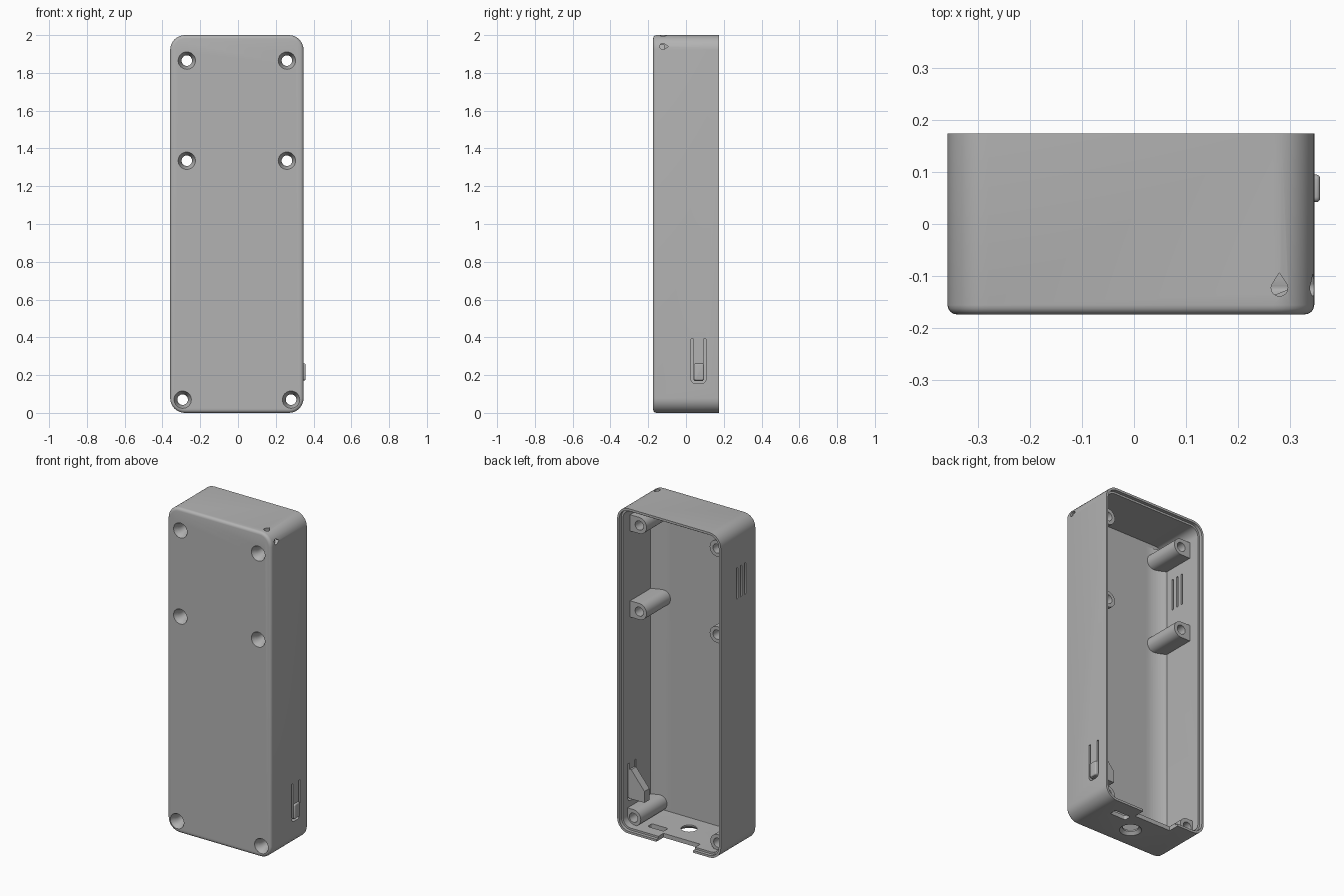
import bpy
import bmesh
import math
from mathutils import Vector

if "Cube" in bpy.data.objects:
    bpy.data.objects.remove(bpy.data.objects["Cube"])

grey = bpy.data.materials.new("case grey")
grey.use_nodes = True
COLOR = (0.45, 0.45, 0.45, 1)
grey.diffuse_color = COLOR
grey.node_tree.nodes["Principled BSDF"].inputs["Base Color"].default_value = COLOR

LEFT, RIGHT, FRONT, BACK, TOP = 0.347, -0.359, -0.174, 0.174, 2.0
WALL, FLOOR = 0.026, -0.148


def place(axis, a, b, c):
    """Map a profile point (a, b) and depth c onto the given extrusion axis."""
    return Vector({"x": (c, a, b), "y": (a, c, b), "z": (a, b, c)}[axis])


def finish(name, bm):
    bmesh.ops.recalc_face_normals(bm, faces=bm.faces)
    mesh = bpy.data.meshes.new(name)
    bm.to_mesh(mesh)
    bm.free()
    mesh.materials.append(grey)
    obj = bpy.data.objects.new(name, mesh)
    bpy.context.collection.objects.link(obj)
    return obj


def prism(name, pts, axis, lo, hi, round_lo=0.0):
    """Extrude a closed profile; round_lo rounds the rim of the low end."""
    bm = bmesh.new()
    ends = [[bm.verts.new(place(axis, a, b, c)) for a, b in pts] for c in (lo, hi)]
    low = bm.faces.new(ends[0])
    bm.faces.new(ends[1][::-1])
    n = len(pts)
    for i in range(n):
        j = (i + 1) % n
        bm.faces.new((ends[0][i], ends[0][j], ends[1][j], ends[1][i]))
    bmesh.ops.recalc_face_normals(bm, faces=bm.faces)
    if round_lo:
        bmesh.ops.bevel(bm, geom=list(low.edges), offset=round_lo, segments=4,
                        profile=0.5, affect="EDGES")
    return finish(name, bm)


def arc(a, b, r, start, end, steps=8):
    return [(a + r * math.cos(math.radians(start + (end - start) * i / steps)),
             b + r * math.sin(math.radians(start + (end - start) * i / steps)))
            for i in range(steps + 1)]


def rounded(a0, a1, b0, b1, r, steps=8):
    pts = []
    for a, b, s in ((a1 - r, b0 + r, -90), (a1 - r, b1 - r, 0),
                    (a0 + r, b1 - r, 90), (a0 + r, b0 + r, 180)):
        pts += arc(a, b, r, s, s + 90, steps)
    return pts


def outline(inset):
    return rounded(RIGHT + inset, LEFT - inset, inset, TOP - inset, 0.078 - inset)


def box(name, a0, a1, b0, b1, axis, lo, hi):
    return prism(name, [(a0, b0), (a1, b0), (a1, b1), (a0, b1)], axis, lo, hi)


def lathe(name, rings, axis, a, b, n=32):
    """Turned solid from (depth, radius) rings around an axis."""
    bm = bmesh.new()
    loops = [[bm.verts.new(place(axis, a + r * math.cos(math.tau * i / n),
                                 b + r * math.sin(math.tau * i / n), c))
              for i in range(n)] for c, r in rings]
    for p, q in zip(loops, loops[1:]):
        for i in range(n):
            j = (i + 1) % n
            bm.faces.new((p[i], p[j], q[j], q[i]))
    bm.faces.new(loops[0])
    bm.faces.new(loops[-1])
    return finish(name, bm)


def combine(obj, tool, op="DIFFERENCE", keep=False):
    mod = obj.modifiers.new("combine", "BOOLEAN")
    mod.operation, mod.solver, mod.object = op, "EXACT", tool
    bpy.context.view_layer.objects.active = obj
    bpy.ops.object.modifier_apply(modifier=mod.name)
    if not keep:
        bpy.data.objects.remove(tool)


parts = []

# Open-backed case with a stepped rim
case = prism("case", outline(0), "y", FRONT, BACK, round_lo=0.018)
combine(case, prism("pocket", outline(WALL), "y", FLOOR, BACK + 0.1))
combine(case, prism("rim_step", outline(0.014), "y", BACK - 0.02, BACK + 0.1))
parts.append(case)

# Screw posts joined to the side walls, with countersunk through holes
ROWS = (("upper", 1.865, 0.265, 0.085), ("middle", 1.335, 0.265, 0.085),
        ("lower", 0.07, 0.287, 0.11))
for row, z, off, end in ROWS:
    for side, s in (("left", 1), ("right", -1)):
        x = s * off - 0.006
        wall = (LEFT if s > 0 else RIGHT) - s * 0.01
        pts = arc(x, z, 0.05, 90, 90 + s * 180, 16)
        pts += [(wall, z - 0.05), (wall, z + 0.05)]
        post = prism(f"{row}_{side}_screw_post", pts, "y", FRONT + 0.012, end)
        combine(post, prism("limit", outline(0.01), "y", -1, 1), "INTERSECT")
        hole = lathe("screw_hole", [(FRONT - 0.01, 0.05), (FRONT, 0.046),
                                    (FRONT + 0.045, 0.028), (BACK, 0.028)], "y", x, z)
        combine(post, hole, keep=True)
        combine(case, hole)
        parts.append(post)

# Curved cradle strips along the floor edges, pierced by the screw holes
for side, s, wall in (("left", 1, LEFT - WALL), ("right", -1, RIGHT + WALL)):
    pts = [(wall - s * 0.12 * i / 8, FLOOR + 0.035 * (1 - i / 8) ** 2) for i in range(9)]
    pts += [(wall - s * 0.12, FLOOR - 0.01), (wall + s * 0.01, FLOOR - 0.01),
            (wall + s * 0.01, FLOOR + 0.035)]
    strip = prism(f"{side}_cradle_strip", pts, "z", 0.04, 1.95)
    combine(strip, prism("limit", outline(0.01), "y", -1, 1), "INTERSECT")
    for row, z, off, end in ROWS:
        combine(strip, lathe("post_gap", [(-0.3, 0.048), (0.3, 0.048)], "y",
                             s * off - 0.006, z))
    parts.append(strip)

# Strap loop through the top left corner
anchor = box("strap_anchor", 0.235, 0.34, 1.915, 1.99, "y", FRONT + 0.012, -0.085)
combine(anchor, prism("limit", outline(0.01), "y", -1, 1), "INTERSECT")


def teardrop(center, swap):
    pts = arc(center, -0.123, 0.016, 150, 390, 16) + [(center, -0.094)]
    return [(y, a) for a, y in pts] if swap else pts


for axis, center, lo, hi in (("z", 0.28, 1.925, 2.1), ("x", 1.94, 0.265, 0.5)):
    tunnel = prism("strap_tunnel", teardrop(center, axis == "x"), axis, lo, hi)
    combine(anchor, tunnel, keep=True)
    combine(case, tunnel)
parts.append(anchor)

# Flexible button tongue: U-shaped slit in the left wall
Y0, Y1, Z0, Z1, GAP = 0.026, 0.106, 0.155, 0.39, 0.013


def u_shape(inset, r):
    return ([(Y0 + inset, Z1)] + arc(Y0 + inset + r, Z0 + inset + r, r, 180, 270)
            + arc(Y1 - inset - r, Z0 + inset + r, r, 270, 360) + [(Y1 - inset, Z1)])


combine(case, prism("slit", u_shape(0, 0.025) + u_shape(GAP, 0.012)[::-1],
                    "x", 0.28, 0.4))
button = prism("button", rounded(0.042, 0.095, 0.172, 0.262, 0.01, 4),
               "x", 0.358, 0.335, round_lo=0.007)
lever = prism("button_lever", [(0.335, 0.17), (0.335, 0.35), (0.31, 0.35),
                               (0.22, 0.24), (0.22, 0.17)], "y", 0.042, 0.09)
parts += [button, lever]

# Ventilation slots in the right wall
for y in (0.015, -0.024, -0.063):
    combine(case, prism("vent", rounded(y - 0.006, y + 0.006, 1.55, 1.745, 0.005, 3),
                        "x", -0.5, -0.3))

# Bottom openings: rim notch, port and round socket
combine(case, box("notch", -0.17, 0.08, 0.105, 0.3, "z", -0.1, 0.06))
combine(case, prism("port", rounded(0.095, 0.205, 0.038, 0.082, 0.012, 4),
                    "z", -0.1, 0.06))
combine(case, lathe("socket", [(-0.01, 0.07), (0, 0.062), (0.017, 0.045),
                               (0.06, 0.045)], "z", 0.0, -0.03))

# Smooth curved surfaces, keep crisp edges
bpy.ops.object.select_all(action="DESELECT")
for obj in parts:
    obj.select_set(True)
bpy.context.view_layer.objects.active = case
bpy.ops.object.shade_smooth_by_angle(angle=math.radians(30))
